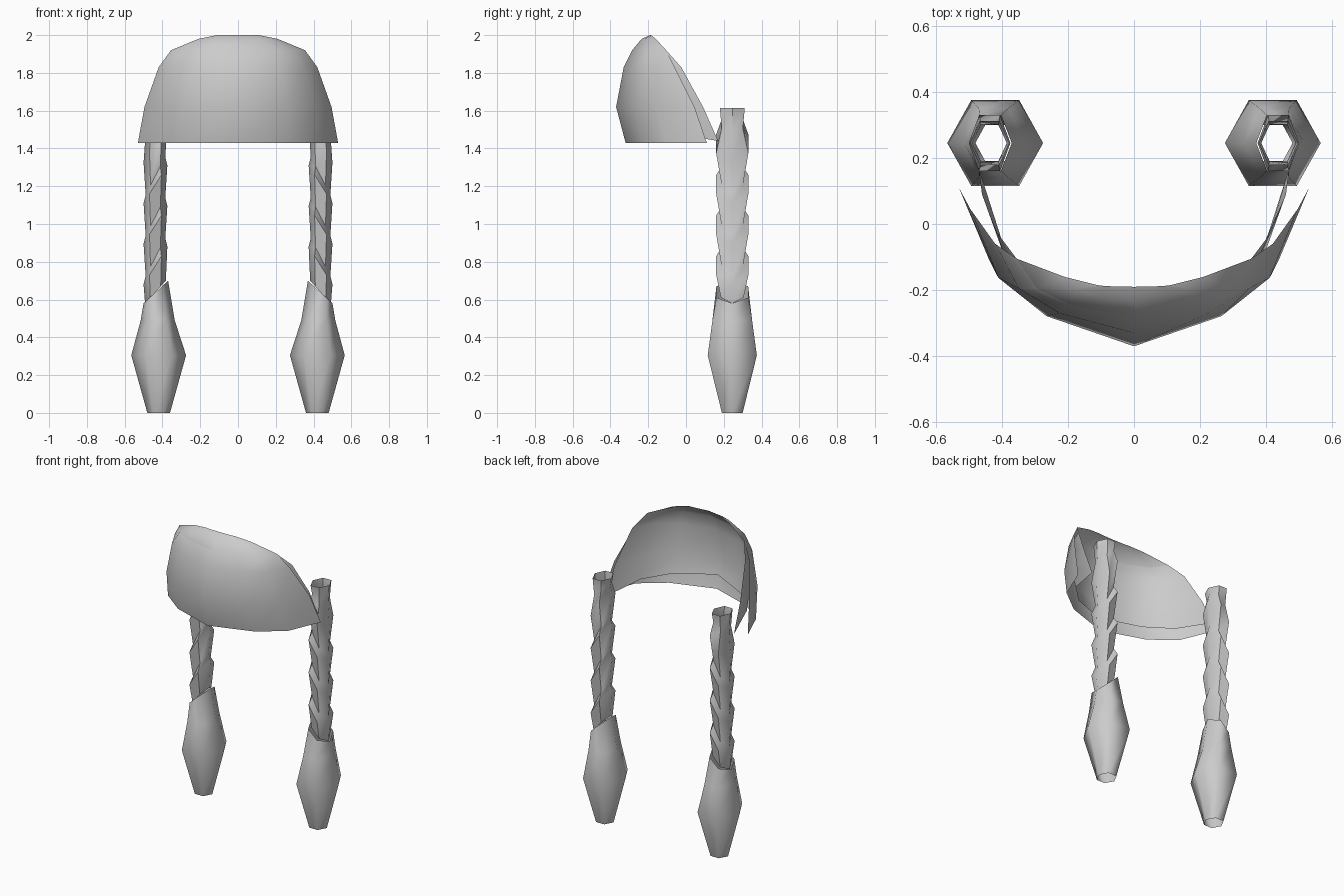
import bpy
import math

if "Cube" in bpy.data.objects:
    bpy.data.objects.remove(bpy.data.objects["Cube"], do_unlink=True)

grey = bpy.data.materials.new("hair grey")
grey.use_nodes = True
grey.diffuse_color = (0.6, 0.6, 0.6, 1)
grey.node_tree.nodes["Principled BSDF"].inputs["Base Color"].default_value = (0.6, 0.6, 0.6, 1)


def loft(name, rings, closed, angle, flip=False):
    """Skin equal-length rings of points into one surface."""
    n = len(rings[0])
    verts = [p for ring in rings for p in ring]
    faces = []
    for r in range(len(rings) - 1):
        for i in range(n if closed else n - 1):
            j = (i + 1) % n
            face = (r * n + i, r * n + j, (r + 1) * n + j, (r + 1) * n + i)
            faces.append(face[::-1] if flip else face)
    mesh = bpy.data.meshes.new(name)
    mesh.from_pydata(verts, [], faces)
    mesh.materials.append(grey)
    obj = bpy.data.objects.new(name, mesh)
    bpy.context.collection.objects.link(obj)
    bpy.ops.object.select_all(action="DESELECT")
    obj.select_set(True)
    bpy.context.view_layer.objects.active = obj
    bpy.ops.object.shade_smooth_by_angle(angle=math.radians(angle))
    return obj


# Fringe cross-section: fraction of half width, fraction from front to rear edge
HALF = [(0, 0), (0.535, 0.22), (0.83, 0.5), (1, 1)]
SECTION = [(-u, v) for u, v in HALF[:0:-1]] + HALF


def fringe(name, rows, lift, flip):
    # rows: height, half width, front y, rear y; lift raises the front hem
    rings = []
    for k, (z, w, front, rear) in enumerate(rows):
        raise_by = lift if k == 0 else 0
        rings.append([(u * w, front + (rear - front) * v, z + raise_by * (1 - v))
                      for u, v in SECTION])
    loft(name, rings, False, 60, flip)


CROWN = [(1.92, 0.355, -0.285, -0.105), (1.98, 0.21, -0.235, -0.16), (2.0, 0.11, -0.19, -0.185)]
fringe("fringe_outer", [(1.43, 0.53, -0.32, 0.11), (1.62, 0.495, -0.37, 0.045),
                        (1.83, 0.42, -0.33, -0.06)] + CROWN, 0, False)
fringe("fringe_inner", [(1.44, 0.47, -0.33, 0.17), (1.62, 0.46, -0.345, 0.09),
                        (1.83, 0.415, -0.31, -0.025)] + CROWN, 0.08, True)


def ring(side, cx, z, rx, ry, tilt):
    """Hexagon around a braid, rising by tilt toward the head's middle."""
    pts = []
    for i in range(6):
        a = i * math.pi / 3
        c, s = math.cos(a), math.sin(a) / math.sin(math.pi / 3)
        pts.append((side * (cx + rx * c), 0.245 + ry * s, z - tilt * c))
    return pts


for side, label in ((1, "left"), (-1, "right")):
    # Plaited strand: repeated slanted bulges and waists
    rows = [(0.64, 0.055, 0.06, 0.06)]
    for k in range(4):
        z = 0.78 + k * 0.215
        rows.append((z, 0.063, 0.085, 0.1))
        rows.append((z + 0.045 if k < 3 else 1.53, 0.052, 0.056, 0.1 if k < 3 else 0.05))
    rows.append((1.615, 0.06, 0.066, 0))
    loft(label + "_braid", [ring(side, 0.437, *r) for r in rows], True, 50, side < 0)

    # Loose tuft below the plait
    tuft = [(0.42, 0, 0.06, 0.055, 0), (0.42, 0.305, 0.145, 0.13, 0),
            (0.425, 0.49, 0.09, 0.105, 0), (0.435, 0.64, 0.065, 0.084, 0.06)]
    loft(label + "_tuft", [ring(side, *t) for t in tuft], True, 80, side < 0)
